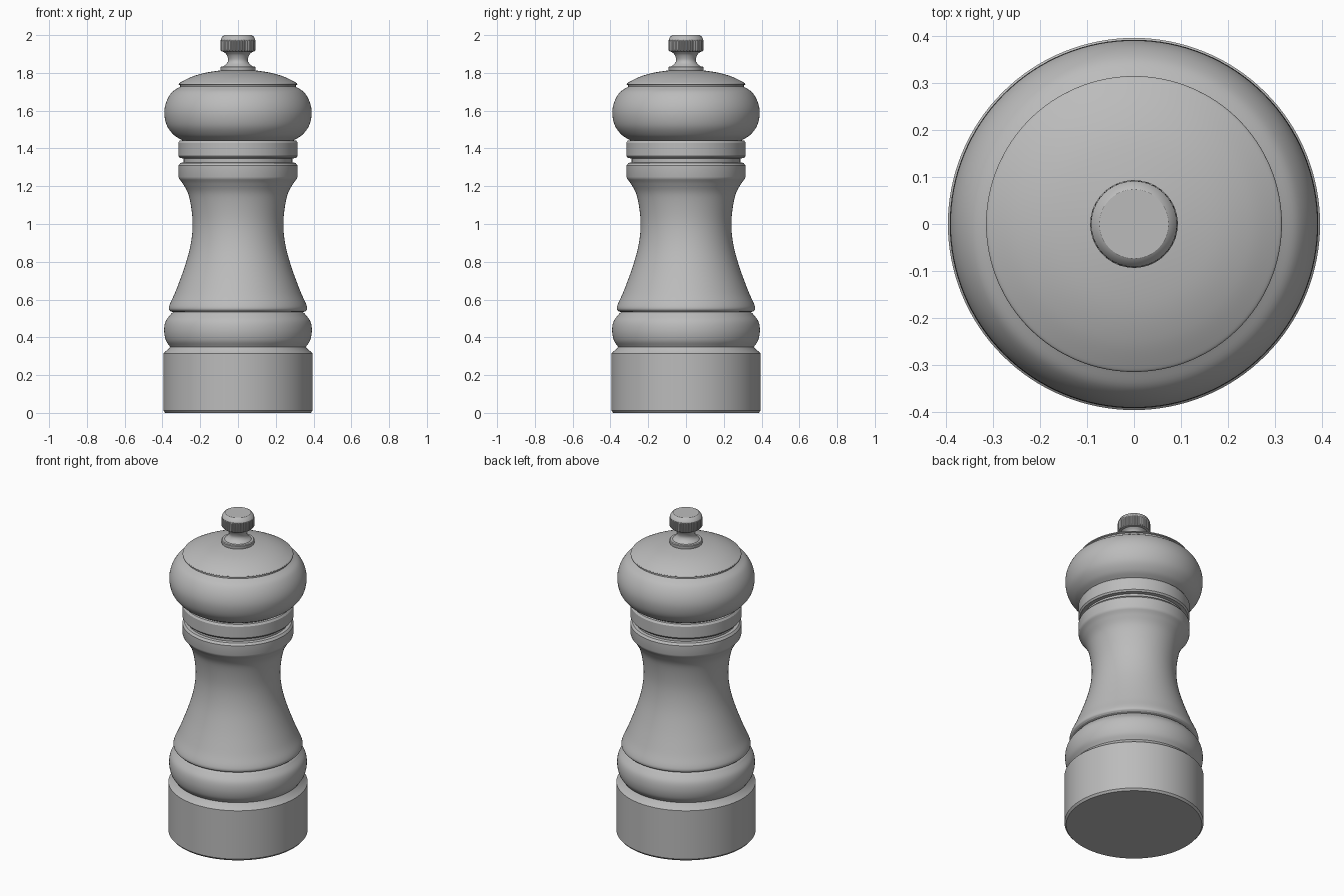
import bpy, bmesh, math
from mathutils import Vector

SEG = 128
mat = bpy.data.materials.new("plain grey")
mat.diffuse_color = (0.5, 0.5, 0.5, 1)


def curve(pts, n=6):
    """Smooth curve through (radius, height) points."""
    p = [Vector(q) for q in pts]
    p = [2 * p[0] - p[1]] + p + [2 * p[-1] - p[-2]]
    out = []
    for a, b, c, d in zip(p, p[1:], p[2:], p[3:]):
        for i in range(n):
            t = i / n
            out.append(0.5 * (2 * b + (c - a) * t + (2 * a - 5 * b + 4 * c - d) * t * t
                              + (3 * b - a - 3 * c + d) * t ** 3))
    return [tuple(v) for v in out] + [tuple(pts[-1])]


def lathe(name, profile, seg=SEG, ripple=None):
    """Turn a bottom-to-top profile around z and cap both ends."""
    bm = bmesh.new()
    rings = []
    for k, (r, z) in enumerate(profile):
        ring = []
        for i in range(seg):
            a = 2 * math.pi * i / seg
            rr = r - (ripple(k, i) if ripple else 0)
            ring.append(bm.verts.new((rr * math.cos(a), rr * math.sin(a), z)))
        rings.append(ring)
    for lo, hi in zip(rings, rings[1:]):
        for i in range(seg):
            j = (i + 1) % seg
            bm.faces.new((lo[i], lo[j], hi[j], hi[i]))
    bm.faces.new(rings[0][::-1])
    bm.faces.new(rings[-1])
    me = bpy.data.meshes.new(name)
    bm.to_mesh(me)
    bm.free()
    me.materials.append(mat)
    ob = bpy.data.objects.new(name, me)
    bpy.context.collection.objects.link(ob)
    bpy.context.view_layer.objects.active = ob
    ob.select_set(True)
    bpy.ops.object.shade_smooth_by_angle(angle=math.radians(28))
    ob.select_set(False)
    return ob


# Body: straight foot, rounded bead, lip, waisted neck and upper band
lathe("body",
      [(0.385, 0), (0.395, 0.012), (0.395, 0.315), (0.362, 0.345)]
      + curve([(0.36, 0.35), (0.382, 0.385), (0.391, 0.435), (0.383, 0.485), (0.352, 0.527)])
      + [(0.343, 0.533)]
      + curve([(0.357, 0.538), (0.366, 0.55), (0.361, 0.575), (0.332, 0.64), (0.287, 0.76),
               (0.255, 0.87), (0.241, 0.97), (0.244, 1.06), (0.262, 1.155), (0.29, 1.21), (0.312, 1.24)])
      + [(0.315, 1.25), (0.315, 1.31), (0.305, 1.323), (0.288, 1.326)])

# Dark-looking gap between body and head
lathe("gap_core", [(0.288, 1.32), (0.288, 1.352)])

# Head: collar band, round bulge, stepped dome
lathe("head",
      [(0.288, 1.347), (0.308, 1.35), (0.316, 1.36), (0.316, 1.43), (0.308, 1.442), (0.295, 1.443)]
      + curve([(0.297, 1.444), (0.34, 1.472), (0.376, 1.52), (0.39, 1.585), (0.38, 1.645),
               (0.35, 1.697), (0.306, 1.727)])
      + [(0.306, 1.735), (0.314, 1.738)]
      + curve([(0.314, 1.741), (0.306, 1.749), (0.25, 1.777), (0.18, 1.799), (0.09, 1.813), (0.02, 1.816)]))

# Washer under the knob and its waisted stem
lathe("knob_stem",
      [(0.09, 1.805), (0.093, 1.812), (0.093, 1.83), (0.089, 1.834), (0.076, 1.835)]
      + curve([(0.074, 1.837), (0.058, 1.852), (0.052, 1.87), (0.06, 1.895), (0.076, 1.912)]))

# Grip: knurled rim with a chamfered top
lathe("knob_grip",
      [(0.076, 1.911), (0.088, 1.914), (0.093, 1.92), (0.093, 1.967), (0.091, 1.974), (0.091, 1.978),
       (0.082, 1.994), (0.073, 2.0)],
      seg=144, ripple=lambda k, i: 0.005 if k in (2, 3) and i % 4 > 1 else 0)
